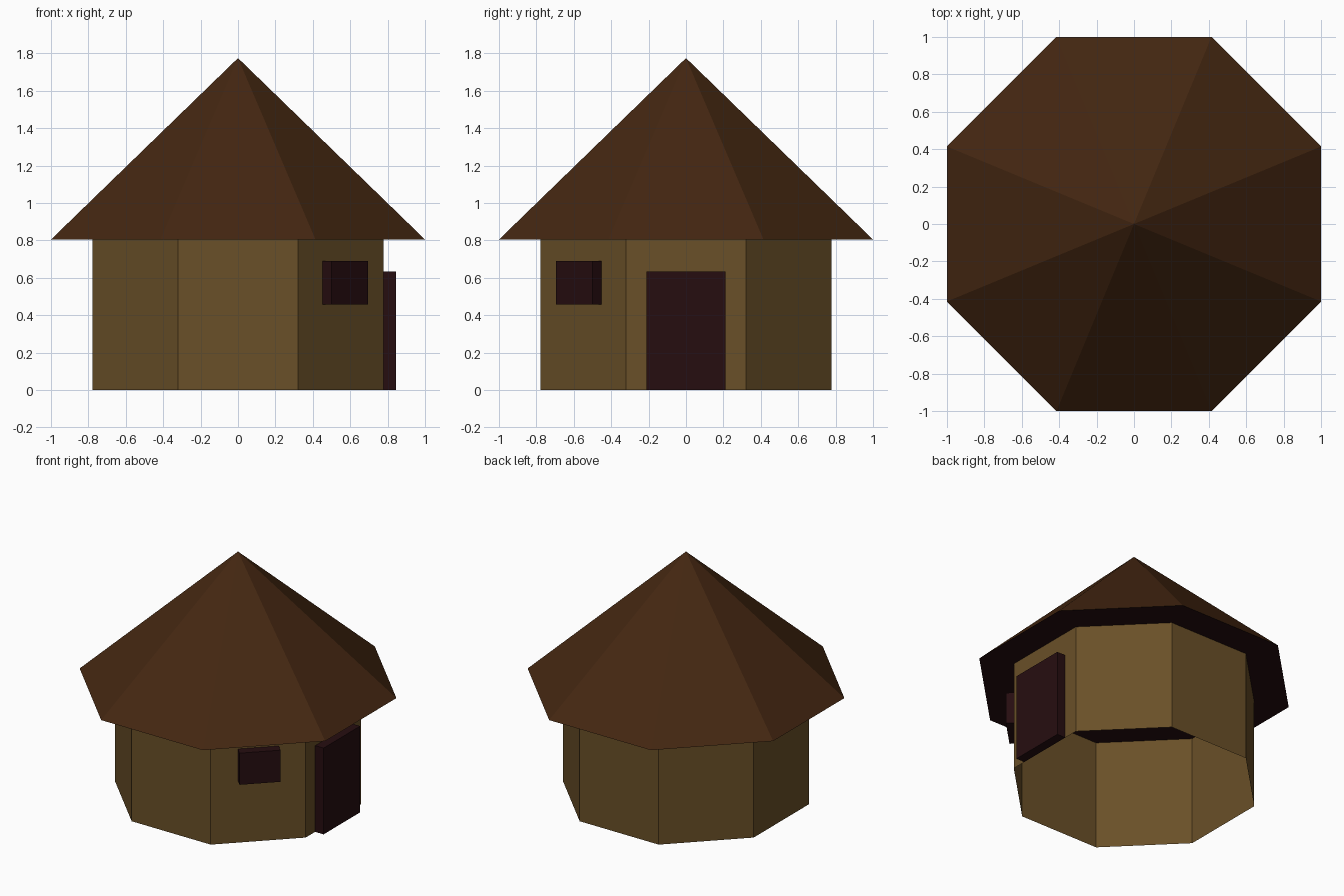
import bpy, bmesh
from math import pi, cos, radians
from mathutils import Matrix

cube = bpy.data.objects.get("Cube")
if cube:
    bpy.data.objects.remove(cube, do_unlink=True)

SIDES = 8
WALL_APOTHEM = 0.777
WALL_TOP = 0.805
APEX = 1.775


def material(name, color):
    mat = bpy.data.materials.new(name)
    mat.use_nodes = True
    mat.diffuse_color = (*color, 1)
    bsdf = mat.node_tree.nodes["Principled BSDF"]
    bsdf.inputs["Base Color"].default_value = (*color, 1)
    bsdf.inputs["Roughness"].default_value = 0.9
    return mat


clay = material("clay_wall", (0.144, 0.080, 0.021))
thatch = material("brown_roof", (0.058, 0.020, 0.0056))
dark_wood = material("dark_wood", (0.0194, 0.004, 0.0052))


def add_object(name, bm, *mats):
    mesh = bpy.data.meshes.new(name)
    bm.to_mesh(mesh)
    bm.free()
    for mat in mats:
        mesh.materials.append(mat)
    obj = bpy.data.objects.new(name, mesh)
    bpy.context.collection.objects.link(obj)
    return obj


def octagon_solid(apothem, top_radius, z0, z1, caps):
    """Eight-sided prism or pyramid with flat sides facing the axes."""
    bm = bmesh.new()
    place = Matrix.Translation((0, 0, (z0 + z1) / 2)) @ Matrix.Rotation(pi / SIDES, 4, "Z")
    radius = apothem / cos(pi / SIDES)
    bmesh.ops.create_cone(bm, cap_ends=caps, segments=SIDES, radius1=radius,
                          radius2=radius if top_radius is None else top_radius,
                          depth=z1 - z0, matrix=place)
    bmesh.ops.remove_doubles(bm, verts=bm.verts, dist=0.0001)
    bm.normal_update()
    return bm


def wall_panel(name, angle, width, z0, z1, depth=0.068):
    """Box standing proud of the wall face that looks along the given angle."""
    bm = bmesh.new()
    place = (Matrix.Rotation(radians(angle), 4, "Z")
             @ Matrix.Translation((WALL_APOTHEM + 0.001 + depth / 2, 0, (z0 + z1) / 2))
             @ Matrix.Diagonal((depth, width, z1 - z0, 1)))
    bmesh.ops.create_cube(bm, size=1, matrix=place)
    return add_object(name, bm, dark_wood)


# Open-bottomed wall ring
add_object("wall", octagon_solid(WALL_APOTHEM, None, 0, WALL_TOP, False), clay)

# Pyramid roof with a dark flat underside
roof = octagon_solid(1.0, 0, WALL_TOP, APEX, True)
for face in roof.faces:
    face.material_index = 1 if face.normal.z < -0.5 else 0
add_object("roof", roof, thatch, dark_wood)

# Door and window
wall_panel("door", 0, 0.425, 0, 0.635)
wall_panel("window", -45, 0.277, 0.457, 0.69)
